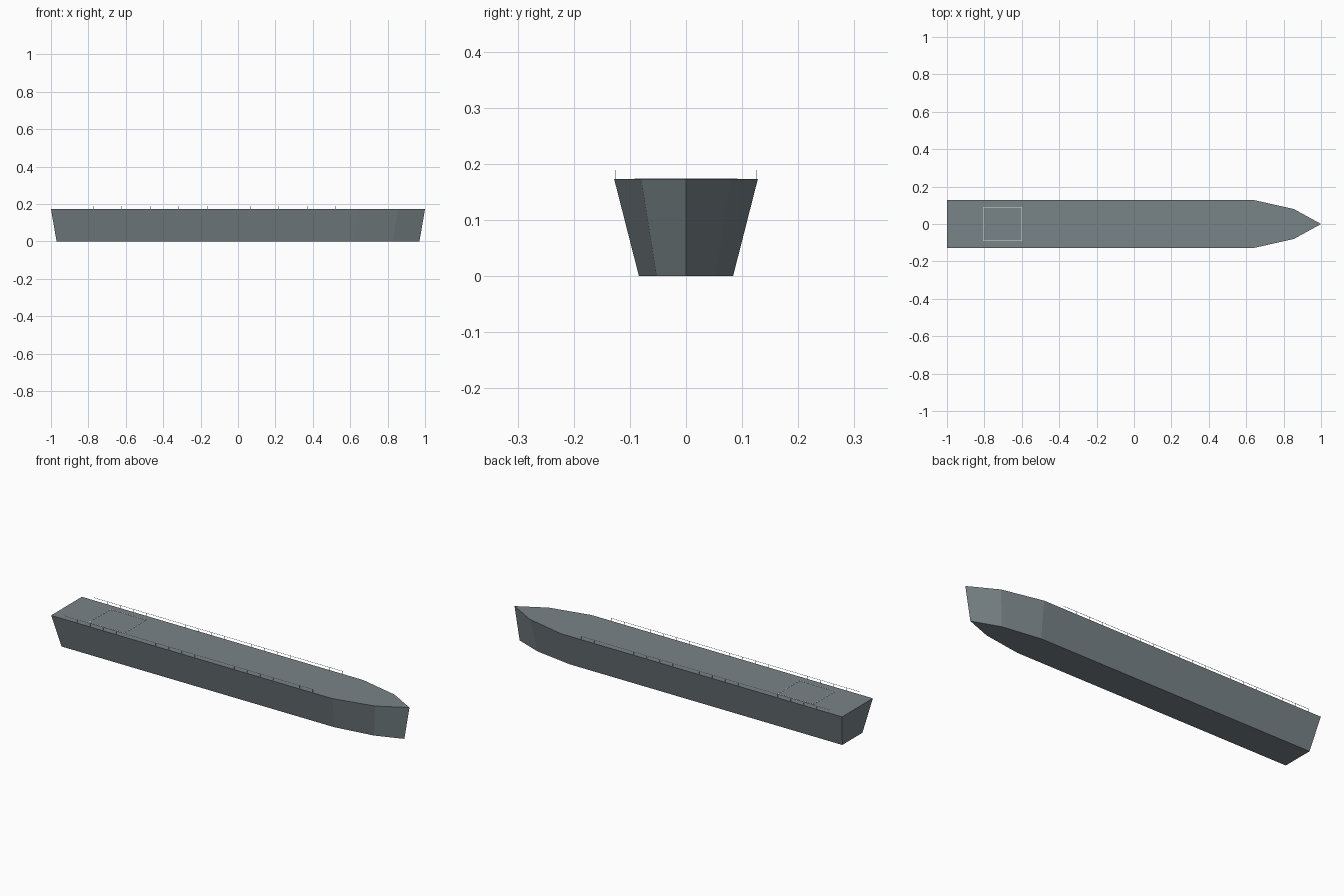
import bpy
import bmesh
from mathutils import Vector

cube = bpy.data.objects.get("Cube")
if cube:
    bpy.data.objects.remove(cube, do_unlink=True)


def material(name, color):
    mat = bpy.data.materials.new(name)
    mat.use_nodes = True
    mat.diffuse_color = color
    mat.node_tree.nodes["Principled BSDF"].inputs["Base Color"].default_value = color
    return mat


def finish(name, bm, mat):
    bmesh.ops.recalc_face_normals(bm, faces=bm.faces)
    mesh = bpy.data.meshes.new(name)
    bm.to_mesh(mesh)
    bm.free()
    mesh.materials.append(mat)
    obj = bpy.data.objects.new(name, mesh)
    bpy.context.collection.objects.link(obj)
    return obj


def add_box(bm, center, size):
    verts = bmesh.ops.create_cube(bm, size=1)["verts"]
    bmesh.ops.scale(bm, vec=size, verts=verts)
    bmesh.ops.translate(bm, vec=center, verts=verts)


hull_grey = material("hull grey", (0.19, 0.23, 0.245, 1))
marking_white = material("marking white", (0.75, 0.75, 0.75, 1))

DECK = 0.173

# Hull: deck outline extruded down and narrowed to the flat bottom
half = [(-1, 0.128), (0.64, 0.128), (0.855, 0.08)]
outline = half + [(1, 0)] + [(x, -y) for x, y in reversed(half)]
bm = bmesh.new()
deck = bm.faces.new([bm.verts.new((x, y, DECK)) for x, y in outline])
extruded = bmesh.ops.extrude_face_region(bm, geom=[deck], use_keep_orig=True)
for v in extruded["geom"]:
    if isinstance(v, bmesh.types.BMVert):
        v.co = Vector((v.co.x * 0.97, v.co.y * 0.655, 0))
finish("hull", bm, hull_grey)

# Landing square: thin painted border on the aft deck
bm = bmesh.new()
pad_x, pad_y, line = -0.703, 0.09, 0.003
for side in (-1, 1):
    add_box(bm, (pad_x, side * pad_y, DECK + 0.0005), (0.208, line, 0.001))
    add_box(bm, (pad_x + side * 0.104, 0, DECK + 0.0005), (line, 2 * pad_y, 0.001))
finish("landing_square", bm, marking_white)

# Railings: evenly spaced posts and one top wire along each side
start, end, count, rail_height = -0.927, 0.523, 20, 0.016
thick = 0.0012
for name, side in (("left_railing", 1), ("right_railing", -1)):
    bm = bmesh.new()
    y = side * 0.125
    add_box(bm, ((start + end) / 2, y, DECK + rail_height), (end - start, thick, thick))
    for i in range(count):
        x = start + (end - start) * i / (count - 1)
        add_box(bm, (x, y, DECK + rail_height / 2), (thick, thick, rail_height))
    finish(name, bm, marking_white)
